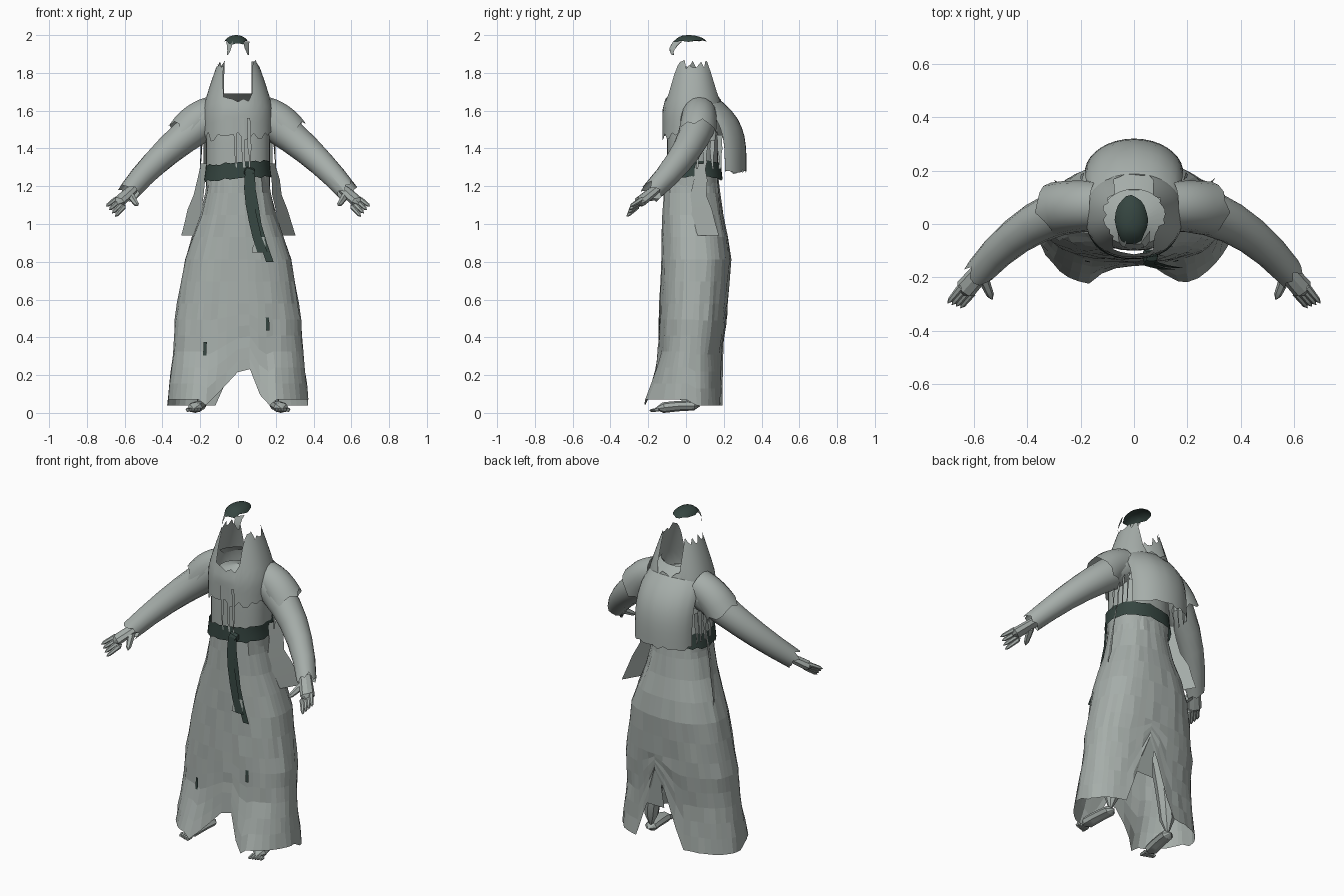
import bpy, bmesh, math, random
from mathutils import Vector

random.seed(4)
if "Cube" in bpy.data.objects:
    bpy.data.objects.remove(bpy.data.objects["Cube"])


def material(name, rgb):
    m = bpy.data.materials.new(name)
    m.use_nodes = True
    m.diffuse_color = (*rgb, 1)
    m.node_tree.nodes["Principled BSDF"].inputs["Base Color"].default_value = (*rgb, 1)
    return m


GREY = material("pale_grey", (0.38, 0.42, 0.4))
DARK = material("dark_green", (0.036, 0.06, 0.052))
made = []


def ragged(amount):
    return random.uniform(-amount, amount)


def torn_edge(count, amount):
    return [ragged(amount) for _ in range(count)]


def mix(a, b, k):
    return a + (b - a) * k


def sheet(name, surface, columns, rows, mat=GREY, closed=False, smooth=True):
    """Grid surface from surface(i, u, v); closed wraps it round in u."""
    bm = bmesh.new()
    count = columns if closed else columns + 1
    grid = [[bm.verts.new(surface(i, i / columns, j / rows)) for j in range(rows + 1)] for i in range(count)]
    for i in range(columns):
        near, far = grid[i], grid[(i + 1) % count]
        for j in range(rows):
            bm.faces.new((near[j], far[j], far[j + 1], near[j + 1]))
    bmesh.ops.recalc_face_normals(bm, faces=bm.faces)
    mesh = bpy.data.meshes.new(name)
    bm.to_mesh(mesh)
    bm.free()
    mesh.materials.append(mat)
    ob = bpy.data.objects.new(name, mesh)
    bpy.context.collection.objects.link(ob)
    if smooth:
        made.append(ob)
    return ob


def bend(path, v):
    """Point and direction on a line or on a curve pulled to its middle point."""
    start, end = Vector(path[0]), Vector(path[-1])
    pull = Vector(path[1]) if len(path) == 3 else (start + end) / 2
    a, b = start.lerp(pull, v), pull.lerp(end, v)
    return a.lerp(b, v), (b - a).normalized()


def tube(name, path, thick, thin, sides=8, flat=1.0, torn=0.0, mat=GREY):
    """Limb with rounded ends, or an open frayed sleeve when torn is set."""
    fray = torn_edge(sides, torn)

    def surface(i, u, v):
        p, d = bend(path, v)
        up = Vector((0, 1, 0)) if abs(d.z) > 0.9 else Vector((0, 0, 1))
        across = d.cross(up).normalized()
        r = mix(thick, thin, v)
        if not torn:
            r *= math.sqrt(1 - abs(2 * v - 1) ** 8)
        a = u * math.tau
        ring = across * math.cos(a) + across.cross(d) * math.sin(a) * flat
        return p + ring * r + d * (fray[i] if v == 1 else 0)
    return sheet(name, surface, sides, 6, mat, True)


def strip(name, path, start_width, end_width, axis=(1, 0, 0), mat=GREY, torn=0.004):
    """Tattered ribbon along a path, spread along one axis."""
    def surface(i, u, v):
        width = mix(start_width, end_width, v)
        return bend(path, v)[0] + Vector(axis) * ((u - 0.5) * width + ragged(torn))
    return sheet(name, surface, 2, 5, mat)


def oval(t, half_width, front, back, power=0.85):
    """Rounded section; t = 0 faces the front."""
    s, c = math.sin(t), math.cos(t)
    x = half_width * math.copysign(abs(s) ** power, s)
    return x, (front + back) / 2 - (back - front) / 2 * math.copysign(abs(c) ** power, c)


# Long skirt with a split hem: height, half width, back depth
SKIRT = [(0, 0.38, 0.2), (0.3, 0.345, 0.19), (0.5, 0.335, 0.215), (0.85, 0.275, 0.24),
         (1.1, 0.18, 0.185), (1.3, 0.155, 0.165)]


def skirt_point(t, z):
    low, high = next(pair for pair in zip(SKIRT, SKIRT[1:]) if z <= pair[1][0] or pair[1] is SKIRT[-1])
    k = min(1, (z - low[0]) / (high[0] - low[0]))
    x, y = oval(t, mix(low[1], high[1], k), 0.035 * z - 0.16, mix(low[2], high[2], k))
    if math.cos(t) > 0:
        y -= 0.1 * max(0, 1 - z / 0.3) * math.exp(-((abs(x) - 0.22) / 0.13) ** 2)
    return Vector((x, y, z))


def skirt(i, u, v):
    t = u * math.tau
    x = skirt_point(t, 0.15).x
    slit = abs(x - 0.05)
    if math.cos(t) > 0:
        low = max(0.07 if abs(x) > 0.2 else 0.04, 0.27 - slit * (1.1 if x < 0.05 else 2.7))
    else:
        low = max(0.04, 0.52 - slit * 3.2)
    z = mix(low, 0.58, v * 2) if v < 0.5 else mix(0.58, 1.28, v * 2 - 1)
    return skirt_point(t, z) + Vector((ragged(0.004), ragged(0.004), 0))


sheet("skirt", skirt, 48, 12, closed=True, smooth=False)
strip("back_slit_flap", [(0.04, 0.21, 0.53), (0.08, 0.18, 0.25)], 0.02, 0.12)

# Small dark tears on the skirt front
for angle, height in ((-0.47, 0.34), (0.42, 0.47)):
    def tear(i, u, v):
        p = skirt_point(angle + (u - 0.5) * 0.06, height + (v - 0.5) * 0.07)
        return p - Vector((0, 0.008, 0))
    sheet("skirt_tear", tear, 2, 2, DARK)


# Inner torso closing over at the collar
def torso(i, u, v):
    k = math.sqrt(1 - v ** 8)
    return (*oval(u * math.tau, 0.17 * k, -0.1 * k, 0.17 * k), mix(1.2, 1.65, v))


sheet("torso", torso, 28, 10, closed=True)

# Blouse rising into torn hood sides
COLUMNS = 44
hem = torn_edge(COLUMNS, 0.03)
rim = torn_edge(COLUMNS, 0.025)


def blouse(i, u, v):
    t = u * math.tau
    rise = min(1, max(0, abs(math.sin(t)) * 4 - 1.5))
    z = mix(1.465 + hem[i], 1.655 + 0.19 * rise + rim[i], v)
    k = max(0, z - 1.6) / 0.27
    return (*oval(t, 0.185 - 0.085 * k ** 1.2, 0.065 * k - 0.125, 0.2 - 0.07 * k, 0.9), z)


sheet("hooded_blouse", blouse, COLUMNS, 8, closed=True)

# Shawl hanging on the back
shawl_hem = torn_edge(17, 0.012)


def shawl(i, u, v):
    a = (u - 0.5) * 2.9
    x = (0.185 - 0.05 * v ** 6) * math.sin(a)
    return x, 0.32 - 0.19 * v ** 3.5 - 0.13 * (1 - math.cos(a)), mix(1.275 + shawl_hem[i], 1.69, v)


sheet("back_shawl", shawl, 16, 9)

# Sash with knot and tails
sash_fray = torn_edge(36, 0.008)


def sash(i, u, v):
    t = u * math.tau
    p = skirt_point(t, 1.24 + v * 0.085 + 0.012 * math.sin(t) + sash_fray[i])
    return p.x * 1.1, p.y * 1.13, p.z


sheet("sash", sash, 36, 4, DARK, closed=True)
tube("sash_knot", [(0.03, -0.12, 1.285), (0.09, -0.12, 1.265)], 0.025, 0.025, mat=DARK)
strip("long_sash_tail", [(0.065, -0.14, 1.28), (0.07, -0.15, 1.05), (0.17, -0.165, 0.8)], 0.055, 0.035, mat=DARK)
strip("short_sash_tail", [(0.055, -0.145, 1.28), (0.05, -0.16, 1.05), (0.13, -0.17, 0.85)], 0.04, 0.055, mat=DARK)
strip("loose_tail_end", [(0.115, -0.16, 0.93), (0.11, -0.165, 0.85)], 0.05, 0.07)

# Thin cords down the chest
for x in (-0.02, 0.02, 0.055):
    strip("chest_cord", [(x, -0.13, 1.56), (x + 0.01, -0.13, 1.3)], 0.02, 0.01)

# Skull cap, lower at the brow
cap_edge = torn_edge(20, 0.1)


def cap(i, u, v):
    t, a = u * math.tau, v * 1.2 * (1 + cap_edge[i])
    y = 0.015 - 0.1 * math.sin(a) * math.cos(t)
    return 0.066 * math.sin(a) * math.sin(t) - 0.01, y, 1.95 + 0.05 * math.cos(a) + 0.35 * min(0, y + 0.03)


sheet("skull_cap", cap, 20, 6, DARK, closed=True)

for s in (-1, 1):
    side = "left_" if s > 0 else "right_"

    def at(*points):
        return [(s * x, y, z) for x, y, z in points]

    # Torn brow pieces under the cap
    strip(side + "brow_wisp", at((0.045, -0.045, 1.965), (0.045, -0.09, 1.92), (0.055, -0.07, 1.895)),
          0.055, 0.01, axis=(s * 0.6, 0.8, 0))

    # Sleeves: torn shoulder layer over a long sleeve
    tube(side + "sleeve", at((0.13, 0.07, 1.57), (0.38, 0.06, 1.41), (0.58, -0.18, 1.17)), 0.1, 0.055, 14, torn=0.03)
    tube(side + "shoulder_layer", at((0.14, 0.07, 1.585), (0.22, 0.07, 1.56), (0.275, 0.06, 1.48)),
         0.09, 0.1, 16, torn=0.035)

    # Hand, fingers and thumb
    tube(side + "hand", at((0.54, -0.14, 1.2), (0.65, -0.265, 1.1)), 0.034, 0.042, flat=0.7)
    for e in (-1.5, -0.5, 0.5, 1.5):
        knuckle = Vector((0.617, -0.235, 1.12)) + Vector((0.014, 0.008, 0.012)) * e
        tip = Vector((0.675, -0.307, 1.065)) + Vector((0.016, 0.006, 0.018)) * e
        tube(side + "finger", at(knuckle, tip), 0.015, 0.009, 6)
    tube(side + "thumb", at((0.575, -0.18, 1.16), (0.53, -0.285, 1.095)), 0.024, 0.012, 6)

    # Leg, foot and toes
    tube(side + "leg", at((0.13, 0.04, 0.6), (0.18, 0.06, 0.3), (0.205, 0.04, 0.03)), 0.065, 0.036)
    tube(side + "foot", at((0.2, 0.075, 0.035), (0.21, -0.02, 0.045), (0.235, -0.17, 0.02)), 0.036, 0.042, flat=0.7)
    for k in range(5):
        x = 0.206 + k * 0.015
        tube(side + "toe", at((x, -0.14, 0.018), (x, k * 0.006 - 0.195, 0.012)), 0.012, 0.008, 6)

    # Side rag and strips under the arm
    strip(side + "side_rag", at((0.18, 0.07, 1.32), (0.22, 0.07, 1.1), (0.26, 0.1, 0.94)),
          0.04, 0.15, axis=(s * 0.6, 1, 0), torn=0.012)
    for k in range(4):
        y = 0.06 + k * 0.04
        strip(side + "torn_strip", at((0.19, y, 1.47), (0.2, y, 1.29)), 0.03, 0.01, axis=(0.3, 1, 0))

# Soft shading with kept creases
bpy.ops.object.select_all(action="DESELECT")
for ob in made:
    ob.select_set(True)
bpy.context.view_layer.objects.active = made[0]
bpy.ops.object.shade_smooth_by_angle(angle=math.radians(30))
